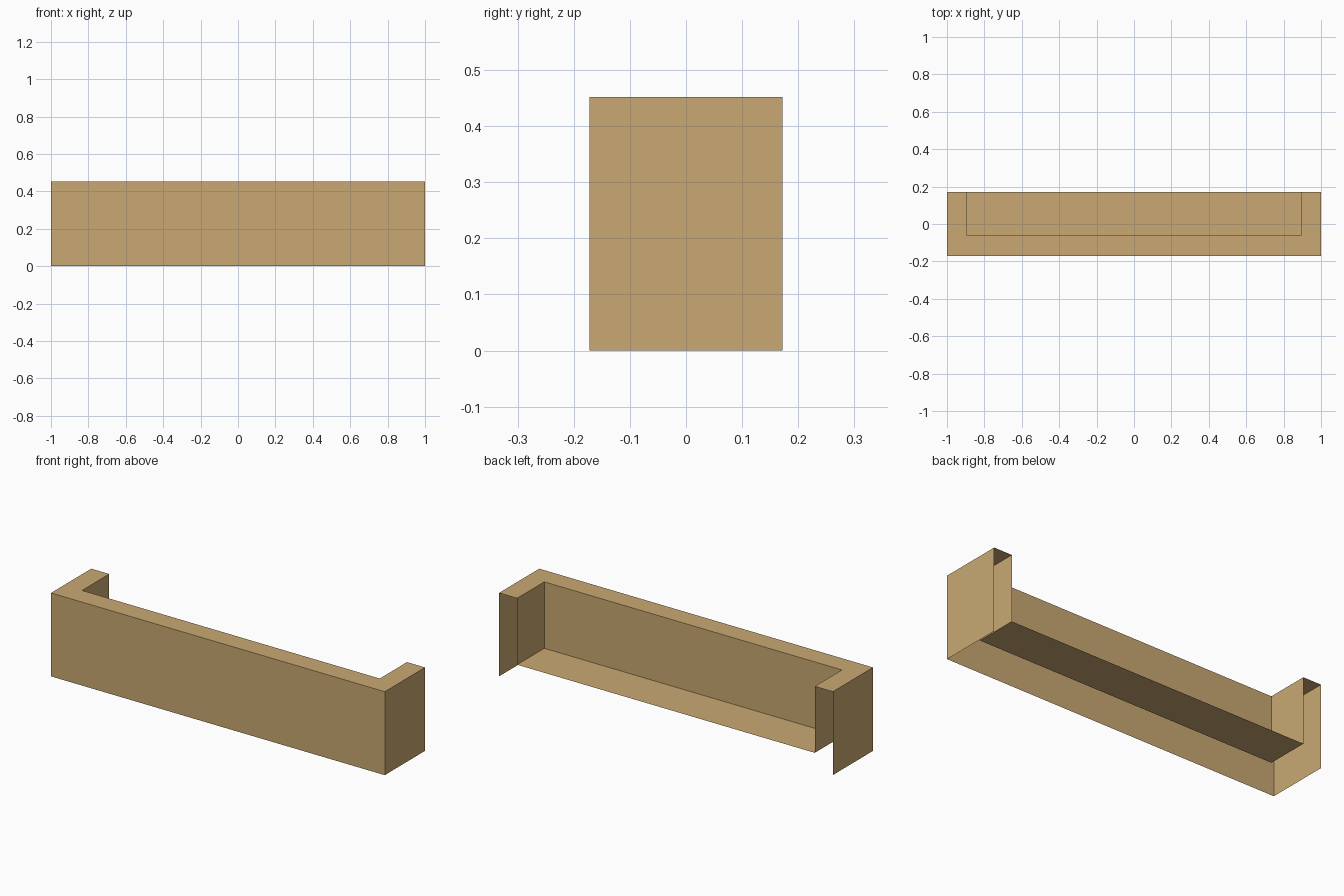
import bpy
import bmesh

HALF_LENGTH, HALF_DEPTH, HEIGHT = 1.0, 0.172, 0.452
INNER_X, INNER_Y, FLOOR_Z = 0.892, -0.061, 0.092

cube = bpy.data.objects.get("Cube")
if cube:
    bpy.data.objects.remove(cube, do_unlink=True)

# Single wood colour
wood = bpy.data.materials.new("light_wood")
wood.use_nodes = True
colour = (0.584, 0.397, 0.171, 1)
wood.diffuse_color = colour
bsdf = next(n for n in wood.node_tree.nodes if n.type == "BSDF_PRINCIPLED")
bsdf.inputs["Base Color"].default_value = colour


def u_path(x, front):
    """U-shaped plan, open at the back."""
    return [(-x, HALF_DEPTH), (-x, front), (x, front), (x, HALF_DEPTH)]


def make_part(name, quads):
    """Build an open sheet from quads and weld its shared corners."""
    bm = bmesh.new()
    for quad in quads:
        bm.faces.new([bm.verts.new(p) for p in quad])
    bmesh.ops.remove_doubles(bm, verts=bm.verts[:], dist=0.0001)
    mesh = bpy.data.meshes.new(name)
    bm.to_mesh(mesh)
    bm.free()
    mesh.materials.append(wood)
    bpy.context.collection.objects.link(bpy.data.objects.new(name, mesh))


def strip(lower, upper, z_low, z_high):
    """Quads joining two matching plan paths at two heights."""
    for i in range(len(lower) - 1):
        yield [(*lower[i], z_low), (*lower[i + 1], z_low),
               (*upper[i + 1], z_high), (*upper[i], z_high)]


outer = u_path(HALF_LENGTH, -HALF_DEPTH)
inner = u_path(INNER_X, INNER_Y)
lining = inner[::-1]

# Outer walls, flat rim, inner walls and raised floor; back and underside are open
make_part("outer_walls", strip(outer, outer, 0, HEIGHT))
make_part("top_rim", strip(outer, inner, HEIGHT, HEIGHT))
make_part("inner_walls", strip(lining, lining, FLOOR_Z, HEIGHT))
make_part("tray_floor", [[(*p, FLOOR_Z) for p in inner]])
